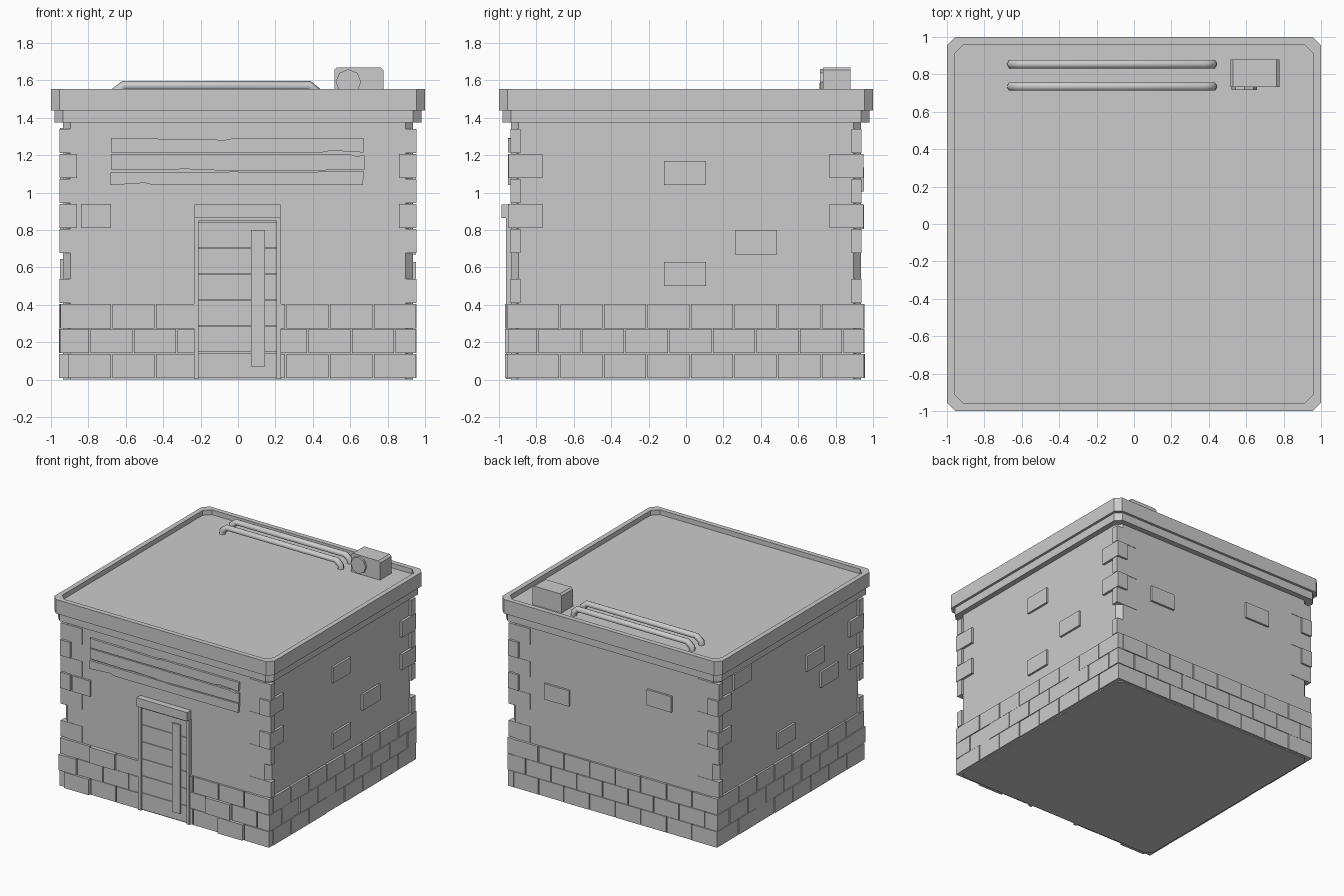
import bpy, bmesh, math, random
from mathutils import Matrix, Vector

if "Cube" in bpy.data.objects:
    bpy.data.objects.remove(bpy.data.objects["Cube"])

random.seed(4)
ROW = 0.1335      # brick course height
STEP = 0.233      # brick spacing
GAP = 0.008       # mortar gap
WALL = 0.935      # half width of the walls


def finish(name, bm):
    bmesh.ops.recalc_face_normals(bm, faces=bm.faces)
    me = bpy.data.meshes.new(name)
    bm.to_mesh(me)
    bm.free()
    ob = bpy.data.objects.new(name, me)
    bpy.context.collection.objects.link(ob)
    return ob


def box(bm, x0, x1, y0, y1, z0, z1, turn=0):
    c = Vector(((x0 + x1) / 2, (y0 + y1) / 2, (z0 + z1) / 2))
    m = (Matrix.Rotation(math.radians(90 * turn), 4, 'Z') @ Matrix.Translation(c)
         @ Matrix.Diagonal((x1 - x0, y1 - y0, z1 - z0, 1)))
    bmesh.ops.create_cube(bm, size=1, matrix=m)


def boxes(name, items):
    bm = bmesh.new()
    for b in items:
        box(bm, *b)
    return finish(name, bm)


def octagon(r, c):
    """Square outline with chamfered corners."""
    k = r - c
    return [(-k, -r), (k, -r), (r, -k), (r, k), (k, r), (-k, r), (-r, k), (-r, -k)]


def loft(name, rings):
    """Stack chamfered-square rings (half width, chamfer, z) and cap both ends."""
    bm = bmesh.new()
    loops = [[bm.verts.new((x, y, z)) for x, y in octagon(r, c)] for r, c, z in rings]
    for a, b in zip(loops, loops[1:]):
        for i in range(8):
            j = (i + 1) % 8
            bm.faces.new((a[i], a[j], b[j], b[i]))
    bm.faces.new(loops[0])
    bm.faces.new(loops[-1])
    return finish(name, bm)


def prism_y(name, outline, y0, y1):
    """Extrude an x-z outline along y."""
    bm = bmesh.new()
    f = bm.faces.new([bm.verts.new((x, y0, z)) for x, z in outline])
    ext = bmesh.ops.extrude_face_region(bm, geom=[f])
    bmesh.ops.translate(bm, vec=(0, y1 - y0, 0),
                        verts=[v for v in ext['geom'] if isinstance(v, bmesh.types.BMVert)])
    return finish(name, bm)


# Walls and roof with a sunken deck
loft("walls", [(WALL, 0.04, 0.0), (WALL, 0.04, 1.4)])
loft("roof", [(0.98, 0.045, 1.375), (0.98, 0.045, 1.44), (1.0, 0.045, 1.44),
              (1.0, 0.045, 1.555), (0.96, 0.05, 1.555), (0.96, 0.05, 1.515)])

# Three brick courses round the base, broken by the doorway; some bricks stand out
proud = {(0, 0, -0.79), (0, 1, -0.91), (0, 2, -0.55), (0, 1, 0.5), (0, 0, 0.61)}
bm = bmesh.new()
for turn in range(4):
    for row in range(3):
        start = -0.905 - (STEP / 2 if row % 2 else 0)
        for i in range(9):
            a = max(start + i * STEP, -0.953)
            b = min(start + (i + 1) * STEP - GAP, 0.953)
            if b - a < 0.03:
                continue
            spans = [(a, b)]
            if turn == 0:
                spans = [s for s in ((a, min(b, -0.222)), (max(a, 0.218), b)) if s[1] - s[0] > 0.01]
            for u0, u1 in spans:
                out = 0.953 + random.uniform(-0.003, 0.003)
                if any(t == turn and r == row and abs((u0 + u1) / 2 - c) < 0.06 for t, r, c in proud):
                    out = 0.968
                box(bm, u0, u1, -out, -0.9, 0.008 + row * ROW, 0.008 + (row + 1) * ROW - GAP / 2, turn)
finish("base_bricks", bm)

# Corner quoins, alternating long in x and long in y
bm = bmesh.new()
for sx in (-1, 1):
    for sy in (-1, 1):
        for k in range(7):
            if k == 1:
                continue
            z = 0.41 + k * ROW
            if k % 2:
                xi, yi, yo = 0.86, 0.767, 0.95
            else:
                xi, yi, yo = 0.76, 0.885, 0.938
            xs, ys = sorted((sx * xi, sx * 0.955)), sorted((sy * yi, sy * yo))
            box(bm, *xs, *ys, z, z + ROW - GAP / 2)
finish("corner_bricks", bm)

# Scattered single bricks: side turn, position along side, height, width
scatter = [(0, -0.76, 0.875, 0.16),
           (1, -0.005, 0.565, 0.225), (1, 0.375, 0.735, 0.225), (1, -0.005, 1.105, 0.225),
           (2, -0.51, 0.87, 0.225), (2, 0.42, 1.07, 0.225),
           (3, -0.05, 0.58, 0.225), (3, 0.33, 1.07, 0.225), (3, 0.51, 0.87, 0.225),
           (3, -0.62, 1.28, 0.225)]
boxes("wall_bricks", [(u - w / 2, u + w / 2, -0.952, -0.9, z - 0.065, z + 0.065, t)
                      for t, u, z, w in scatter])

# Weathered boards above the door
boards = [
    [(-0.68, 1.215), (0.45, 1.215), (0.5, 1.225), (0.67, 1.215), (0.675, 1.29),
     (-0.03, 1.29), (-0.07, 1.282), (-0.2, 1.285), (-0.68, 1.292)],
    [(-0.68, 1.125), (-0.35, 1.12), (-0.3, 1.127), (0.0, 1.115), (0.675, 1.122), (0.675, 1.2),
     (0.63, 1.195), (0.6, 1.205), (-0.68, 1.208)],
    [(-0.685, 1.04), (-0.5, 1.052), (-0.45, 1.04), (0.668, 1.04), (0.672, 1.115),
     (0.05, 1.107), (0.0, 1.112), (-0.68, 1.11)],
]
for i, outline in enumerate(boards):
    prism_y(f"sign_board_{i + 1}", outline, -0.953, -0.92)

# Door: slats, jambs, lintel and pull bar
slat = 0.84 / 6
boxes("door_slats", [(-0.21, 0.205, -0.945, -0.9, 0.008 + i * slat, 0.008 + (i + 1) * slat - 0.004)
                     for i in range(6)])
boxes("door_frame", [(-0.235, -0.21, -0.962, -0.9, 0.005, 0.865),
                     (0.205, 0.23, -0.962, -0.9, 0.005, 0.865),
                     (-0.21, 0.205, -0.962, -0.9, 0.848, 0.865)])
boxes("door_lintel", [(-0.232, 0.228, -0.986, -0.9, 0.865, 0.936)])
boxes("door_pull", [(0.07, 0.145, -0.958, -0.93, 0.07, 0.8)])

# Two hexagonal roof pipes with bent ends
for i, y in enumerate((0.735, 0.855)):
    cu = bpy.data.curves.new("roof_pipe", 'CURVE')
    cu.dimensions = '3D'
    cu.bevel_depth = 0.026
    cu.bevel_resolution = 1
    cu.use_fill_caps = True
    path = [(-0.655, 1.505), (-0.655, 1.54), (-0.61, 1.573), (0.38, 1.573), (0.42, 1.54), (0.42, 1.505)]
    sp = cu.splines.new('POLY')
    sp.points.add(len(path) - 1)
    for p, (x, z) in zip(sp.points, path):
        p.co = (x, y, z, 1)
    ob = bpy.data.objects.new(f"roof_pipe_{i + 1}", cu)
    bpy.context.collection.objects.link(ob)

# Rooftop cooling unit and its octagonal fan
prism_y("cooling_unit", [(0.515, 1.51), (0.778, 1.51), (0.778, 1.655), (0.762, 1.67),
                         (0.53, 1.67), (0.515, 1.655)], 0.733, 0.88)
prism_y("cooling_fan", [(0.59 + 0.068 * math.cos(math.pi * i / 4), 1.592 + 0.068 * math.sin(math.pi * i / 4))
                        for i in range(8)], 0.717, 0.74)
